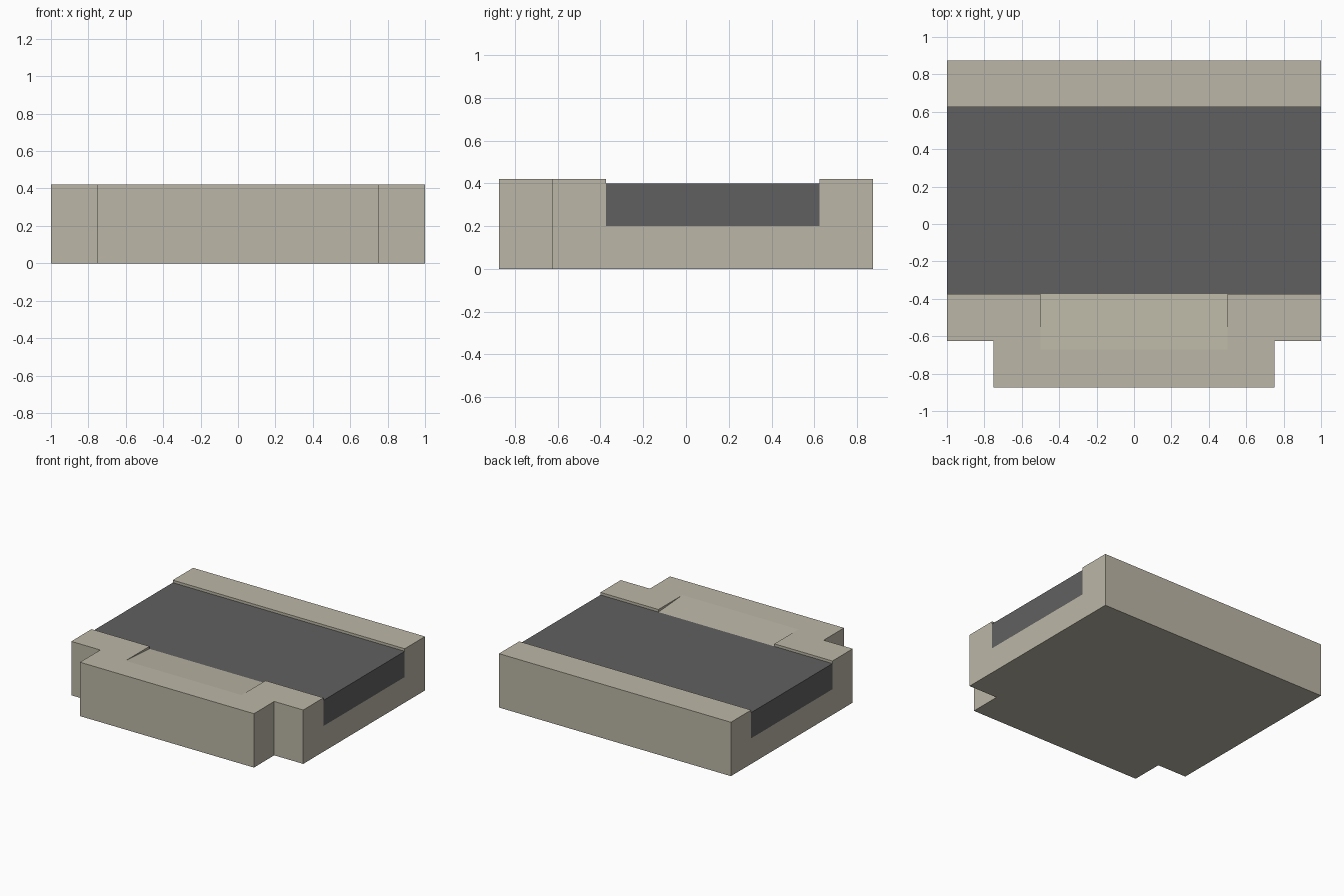
import bpy
import bmesh

default = bpy.data.objects.get("Cube")
if default:
    bpy.data.objects.remove(default, do_unlink=True)

BACK, FRONT = 0.875, -0.875
KERB_BACK, KERB_FRONT = 0.625, -0.375
PAVING_Z, ROAD_Z, BED_Z = 0.42, 0.40, 0.20


def make_material(name, rgb):
    mat = bpy.data.materials.new(name)
    mat.use_nodes = True
    colour = (*rgb, 1.0)
    mat.diffuse_color = colour
    mat.node_tree.nodes["Principled BSDF"].inputs["Base Color"].default_value = colour
    return mat


def prism(name, profile, x0, x1, mat=None):
    """Extrude a closed (y, z) profile along x."""
    bm = bmesh.new()
    face = bm.faces.new([bm.verts.new((x0, y, z)) for y, z in profile])
    new = bmesh.ops.extrude_face_region(bm, geom=[face])["geom"]
    verts = [g for g in new if isinstance(g, bmesh.types.BMVert)]
    bmesh.ops.translate(bm, verts=verts, vec=(x1 - x0, 0, 0))
    bmesh.ops.recalc_face_normals(bm, faces=bm.faces)
    mesh = bpy.data.meshes.new(name)
    bm.to_mesh(mesh)
    bm.free()
    obj = bpy.data.objects.new(name, mesh)
    bpy.context.scene.collection.objects.link(obj)
    if mat:
        mesh.materials.append(mat)
    return obj


def box_profile(y0, y1, z0, z1):
    return [(y0, z0), (y1, z0), (y1, z1), (y0, z1)]


def cut(target, cutter):
    """Subtract a cutter, apply the result and discard the cutter."""
    mod = target.modifiers.new("cut", 'BOOLEAN')
    mod.operation = 'DIFFERENCE'
    mod.solver = 'EXACT'
    mod.object = cutter
    cutter.hide_render = True
    bpy.context.view_layer.objects.active = target
    bpy.ops.object.modifier_apply(modifier=mod.name)
    bpy.data.objects.remove(cutter, do_unlink=True)


concrete = make_material("warm grey concrete", (0.50, 0.47, 0.38))
asphalt = make_material("dark asphalt", (0.118, 0.118, 0.118))

# Concrete body: pavement at front, sunken road bed, kerb at back
pavement = prism("pavement", [
    (FRONT, 0), (BACK, 0), (BACK, PAVING_Z), (KERB_BACK, PAVING_Z),
    (KERB_BACK, BED_Z), (KERB_FRONT, BED_Z), (KERB_FRONT, PAVING_Z),
    (FRONT, PAVING_Z)], -1, 1, concrete)

# Notched front corners
for side in (-1, 1):
    x0, x1 = sorted((side * 0.75, side * 1.2))
    cut(pavement, prism("corner_cutter", box_profile(-1, -0.625, -0.2, 0.7), x0, x1))

# Dropped kerb: shallow ramp down to the road surface
RAMP_START = -0.67
slope = (ROAD_Z - PAVING_Z) / (KERB_FRONT - RAMP_START)


def ramp_z(y):
    return PAVING_Z + slope * (y - RAMP_START)


y0, y1 = RAMP_START - 0.05, KERB_FRONT + 0.05
cut(pavement, prism("ramp_cutter", [
    (y0, ramp_z(y0)), (y1, ramp_z(y1)), (y1, 0.6), (y0, 0.6)], -0.5, 0.5))

# Road surface filling the bed
prism("road", box_profile(KERB_FRONT, KERB_BACK, BED_Z, ROAD_Z), -1, 1, asphalt)
